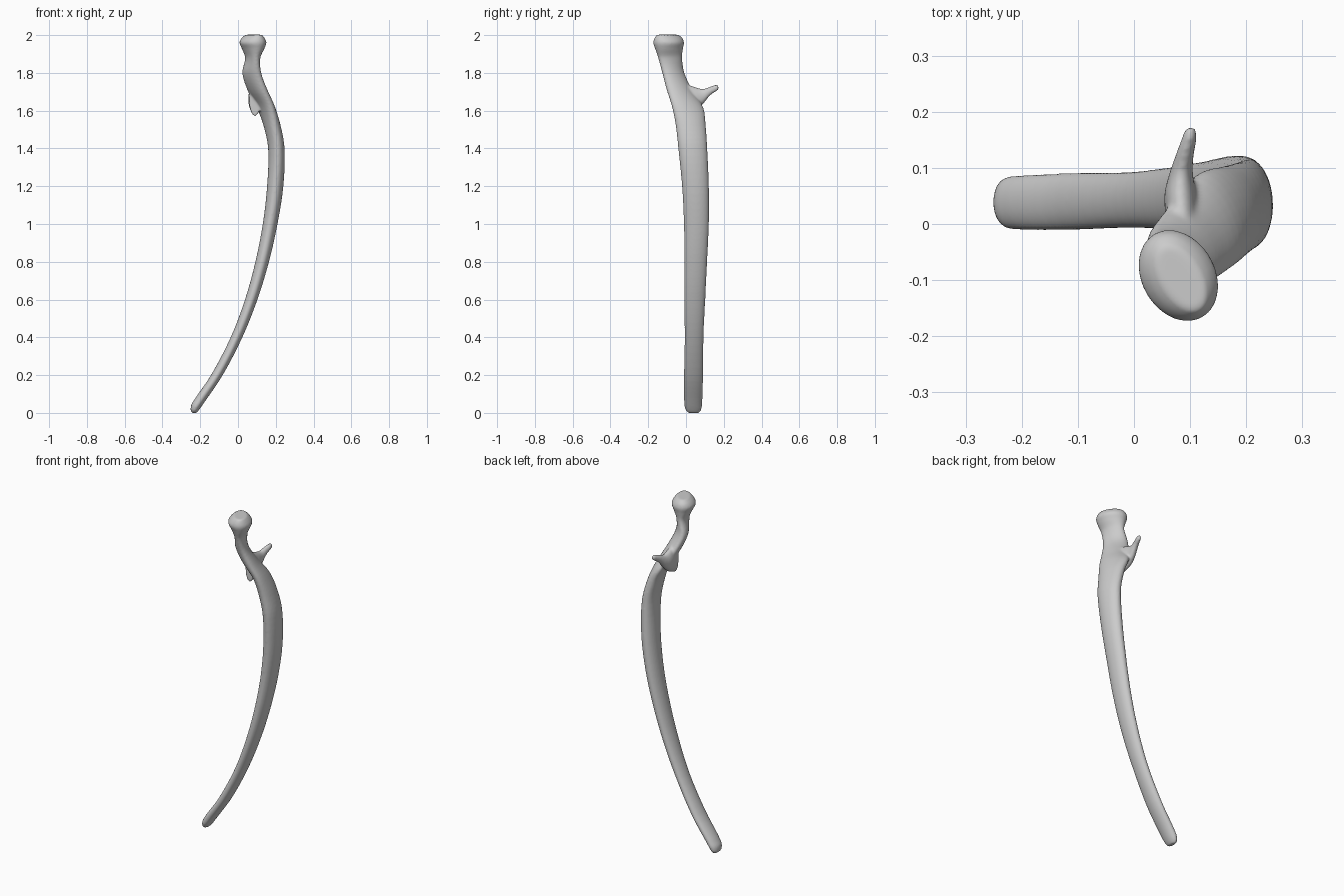
import bpy, bmesh, math
from mathutils import Vector

if "Cube" in bpy.data.objects:
    bpy.data.objects.remove(bpy.data.objects["Cube"])

N = 28


def spline(keys, steps=5):
    # Catmull-Rom interpolation of section parameters
    out = []
    for i in range(len(keys) - 1):
        p0, p1 = keys[max(i - 1, 0)], keys[i]
        p2, p3 = keys[i + 1], keys[min(i + 2, len(keys) - 1)]
        d = p2[0] - p1[0]
        m1 = [(c - a) / ((p2[0] - p0[0]) or 1) * d for a, c in zip(p0, p2)]
        m2 = [(c - a) / ((p3[0] - p1[0]) or 1) * d for a, c in zip(p1, p3)]
        for s in range(steps):
            t = s / steps
            out.append([(2*t**3 - 3*t*t + 1) * a + (t**3 - 2*t*t + t) * u
                        + (3*t*t - 2*t**3) * b + (t**3 - t*t) * v
                        for a, b, u, v in zip(p1, p2, m1, m2)])
    return out + [list(keys[-1])]


def loft(bm, rings):
    rows = [[bm.verts.new(p) for p in r] for r in rings]
    for a, b in zip(rows, rows[1:]):
        for i in range(N):
            j = (i + 1) % N
            bm.faces.new((a[i], a[j], b[j], b[i]))
    bm.faces.new(rows[0][::-1])
    bm.faces.new(rows[-1])


def shaft_ring(z, cx, cy, a, b, deg):
    # flattened section, long axis turned from y towards -x
    t = math.radians(deg)
    ring = []
    for i in range(N):
        q = 2 * math.pi * i / N
        u, v = b * math.cos(q), a * math.sin(q)
        ring.append(Vector((cx + u * math.cos(t) - v * math.sin(t),
                            cy + u * math.sin(t) + v * math.cos(t), z)))
    return ring


def process_ring(y, cx, cz, rx, rz):
    return [Vector((cx + rx * math.cos(q), y, cz + rz * math.sin(q)))
            for q in (-2 * math.pi * i / N for i in range(N))]


# curved shaft, neck and head: z, centre x, centre y, long, short, turn
shaft = [
    (0.000, -.232, .040, .028, .012, 0),
    (0.015, -.229, .039, .041, .022, 0),
    (0.05, -.213, .038, .048, .031, 0),
    (0.20, -.112, .040, .051, .031, 0),
    (0.40, -.008, .043, .050, .031, 0),
    (0.60, .070, .046, .056, .033, 0),
    (0.80, .128, .051, .061, .036, 0),
    (1.00, .170, .055, .066, .039, 0),
    (1.20, .197, .050, .071, .043, 2),
    (1.40, .203, .036, .077, .043, 6),
    (1.53, .178, .024, .081, .043, 13),
    (1.62, .146, .008, .087, .041, 22),
    (1.71, .103, -.034, .076, .041, 32),
    (1.80, .073, -.067, .068, .036, 37),
    (1.88, .078, -.084, .067, .034, 22),
    (1.93, .080, -.090, .079, .054, 28),
    (1.96, .079, -.092, .086, .066, 30),
    (1.985, .080, -.093, .079, .053, 30),
    (2.002, .084, -.097, .064, .034, 30),
]
# pointed process behind the neck: y, centre x, centre z, half width, half height
process = [
    (-.02, .090, 1.66, .030, .090),
    (.05, .083, 1.662, .029, .062),
    (.09, .084, 1.675, .021, .040),
    (.125, .091, 1.702, .016, .024),
    (.155, .099, 1.718, .013, .018),
    (.172, .101, 1.722, .008, .012),
]

bm = bmesh.new()
loft(bm, [shaft_ring(*s) for s in spline(shaft)])
loft(bm, [process_ring(*s) for s in spline(process)])
bmesh.ops.recalc_face_normals(bm, faces=bm.faces)
me = bpy.data.meshes.new("rib_bone")
bm.to_mesh(me)
bm.free()
rib = bpy.data.objects.new("rib_bone", me)
bpy.context.collection.objects.link(rib)

# fuse both parts into one smooth surface
rm = rib.modifiers.new("fuse", 'REMESH')
rm.mode = 'VOXEL'
rm.voxel_size = 0.006
rm.use_smooth_shade = True
sm = rib.modifiers.new("blend", 'SMOOTH')
sm.factor = 0.5
sm.iterations = 4
